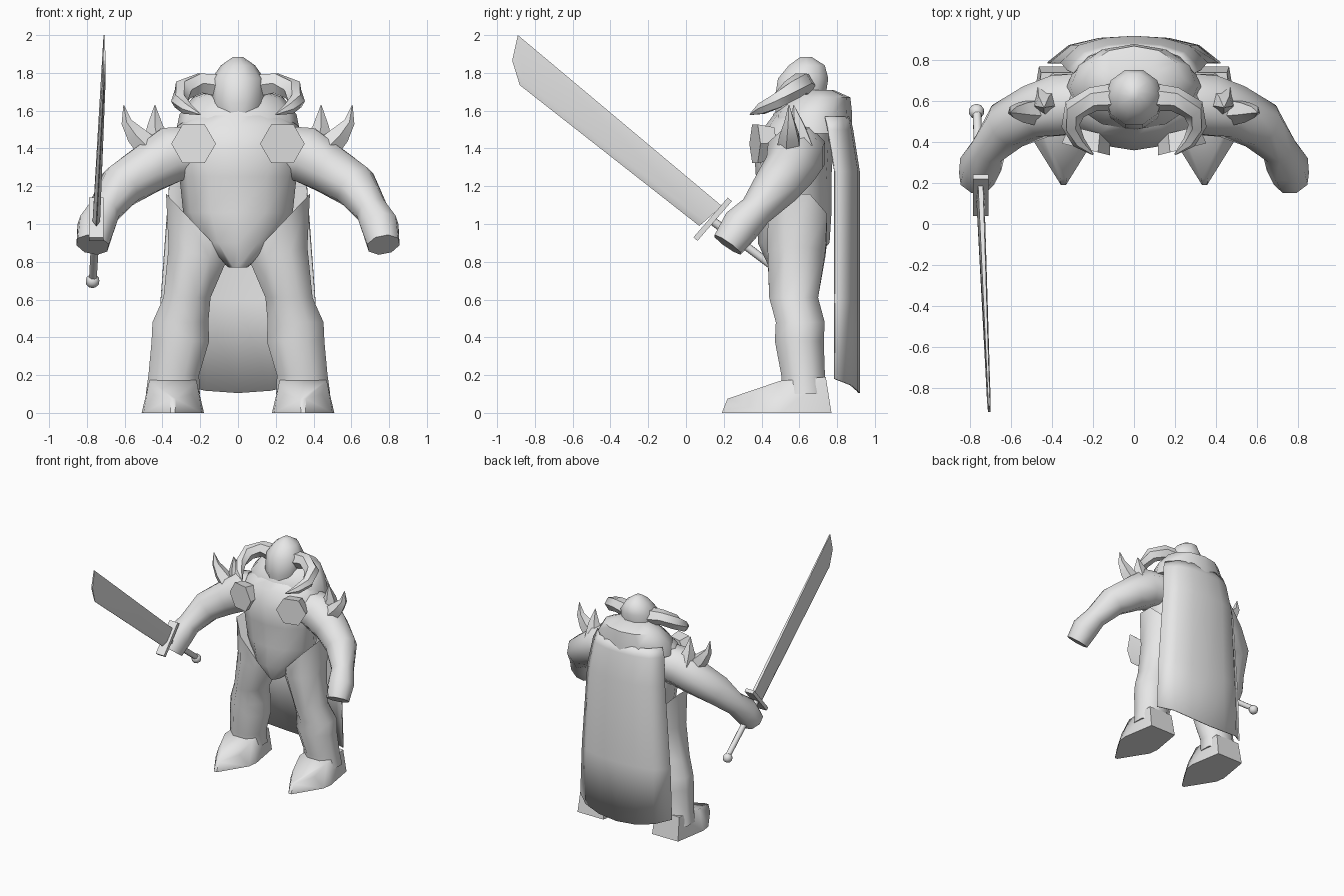
import bpy, bmesh, math
from mathutils import Vector

cube = bpy.data.objects.get("Cube")
if cube:
    bpy.data.objects.remove(cube, do_unlink=True)

GREY = (0.8, 0.8, 0.8, 1)
clay = bpy.data.materials.new("plain grey")
clay.use_nodes = True
clay.diffuse_color = GREY
clay.node_tree.nodes["Principled BSDF"].inputs["Base Color"].default_value = GREY


def finish(name, bm, mirror=False, angle=50):
    """Turn a bmesh into a shaded object, optionally mirrored left to right."""
    bmesh.ops.recalc_face_normals(bm, faces=bm.faces)
    mesh = bpy.data.meshes.new(name)
    bm.to_mesh(mesh)
    bm.free()
    mesh.materials.append(clay)
    for p in mesh.polygons:
        p.use_smooth = True
    mesh.set_sharp_from_angle(angle=math.radians(angle))
    ob = bpy.data.objects.new(name, mesh)
    bpy.context.collection.objects.link(ob)
    if mirror:
        ob.modifiers.new("mirror", 'MIRROR').use_mirror_merge = False
    return ob


def skin(name, rings, mirror=False, angle=50):
    """Bridge rings of points and cap both ends."""
    bm = bmesh.new()
    loops = [[bm.verts.new(p) for p in ring] for ring in rings]
    n = len(loops[0])
    for a, b in zip(loops, loops[1:]):
        for i in range(n):
            j = (i + 1) % n
            bm.faces.new((a[i], a[j], b[j], b[i]))
    bm.faces.new(loops[0])
    bm.faces.new(loops[-1])
    return finish(name, bm, mirror, angle)


def stack(name, rows, n=12, mirror=False, phase=0.0, cx=0.0):
    """Level ellipses: z, centre y, x radius, y radius, [centre x, slope]."""
    rings = []
    for z, cy, rx, ry, *more in rows:
        mid, slope = more if more else (cx, 0)
        angles = [2 * math.pi * (i + phase) / n for i in range(n)]
        rings.append([(mid + rx * math.cos(a), cy + ry * math.sin(a),
                       z + slope * rx * math.cos(a)) for a in angles])
    return skin(name, rings, mirror)


def tube(name, path, n=8, mirror=False, ref=(0, 1, 0)):
    """Rings square to a path of x, y, z, radius."""
    pts = [Vector(p[:3]) for p in path]
    rings = []
    for i, p in enumerate(pts):
        t = (pts[min(i + 1, len(pts) - 1)] - pts[max(i - 1, 0)]).normalized()
        u = Vector(ref)
        u = (u - t * u.dot(t)).normalized()
        v = t.cross(u)
        r = path[i][3]
        rings.append([p + r * (u * math.cos(a) + v * math.sin(a))
                      for a in (2 * math.pi * (k + 0.5) / n for k in range(n))])
    return skin(name, rings, mirror)


def hull(name, points, mirror=False, angle=30):
    bm = bmesh.new()
    for p in points:
        bm.verts.new(p)
    bmesh.ops.convex_hull(bm, input=bm.verts)
    return finish(name, bm, mirror, angle)


# Trunk, neck collar and head
stack("torso", [(0.77, 0.54, 0.05, 0.1), (0.9, 0.57, 0.21, 0.19),
                (1.06, 0.58, 0.29, 0.19), (1.25, 0.57, 0.31, 0.2),
                (1.4, 0.57, 0.35, 0.21), (1.52, 0.6, 0.32, 0.18),
                (1.6, 0.62, 0.2, 0.14)])
stack("collar", [(1.48, 0.67, 0.33, 0.21), (1.58, 0.67, 0.31, 0.21),
                 (1.67, 0.71, 0.24, 0.16), (1.71, 0.69, 0.13, 0.09)])
stack("head", [(1.54, 0.59, 0.1, 0.11), (1.64, 0.6, 0.14, 0.14),
               (1.77, 0.62, 0.14, 0.14), (1.84, 0.64, 0.09, 0.1),
               (1.885, 0.635, 0.025, 0.03)], n=10)

# Horns curling out and forward
tube("horns", [(0.08, 0.62, 1.73, 0.07), (0.2, 0.61, 1.745, 0.06),
               (0.29, 0.56, 1.71, 0.058), (0.31, 0.48, 1.65, 0.045),
               (0.27, 0.4, 1.61, 0.033), (0.2, 0.34, 1.58, 0.004)],
     n=6, mirror=True, ref=(0, 0, 1))

# Legs with flared hip tops, and pointed boots
stack("legs", [(0.1, 0.63, 0.155, 0.13, 0.345, 0), (0.2, 0.62, 0.145, 0.125, 0.34, 0),
               (0.38, 0.6, 0.165, 0.14, 0.305, 0), (0.48, 0.605, 0.16, 0.14, 0.305, 0),
               (0.61, 0.57, 0.135, 0.14, 0.27, 0), (0.84, 0.585, 0.165, 0.165, 0.215, 0.25),
               (0.98, 0.59, 0.185, 0.17, 0.21, 1.05)], n=8, mirror=True, phase=0.5)
boot = []
for y, half, z in [(0.77, 0.12, 0), (0.5, 0.165, 0), (0.42, 0.155, 0), (0.19, 0.012, 0),
                   (0.22, 0.015, 0.075), (0.375, 0.1, 0.1), (0.5, 0.125, 0.17),
                   (0.74, 0.11, 0.19)]:
    boot += [(0.345 + s * half, y, z) for s in (-1, 1)]
hull("boots", boot, mirror=True, angle=50)

# Arms ending in fists
tube("arms", [(0.24, 0.6, 1.38, 0.15), (0.36, 0.58, 1.365, 0.16), (0.48, 0.55, 1.29, 0.14),
              (0.62, 0.48, 1.2, 0.125), (0.71, 0.37, 1.07, 0.09),
              (0.75, 0.29, 0.99, 0.105), (0.77, 0.22, 0.89, 0.09)], mirror=True)

# Shoulder spikes
tube("outer_spikes", [(0.47, 0.55, 1.4, 0.07), (0.54, 0.55, 1.47, 0.055),
                      (0.59, 0.55, 1.54, 0.03), (0.605, 0.545, 1.63, 0.002)],
     n=5, mirror=True)
tube("inner_spikes", [(0.42, 0.6, 1.42, 0.085), (0.44, 0.59, 1.52, 0.045),
                      (0.44, 0.57, 1.63, 0.002)], n=5, mirror=True)

# Six-sided chest plates, tipped slightly outwards
plate = []
for r, depth in ((0.118, 0.0), (0.1, 0.09)):
    ring = []
    for k in range(6):
        a = k * math.pi / 3
        dx = r * math.cos(a)
        ring.append((0.235 + dx - depth * 0.2, 0.365 + depth + 0.25 * dx,
                     1.425 + r * math.sin(a)))
    plate.append(ring)
skin("chest_plates", plate, mirror=True, angle=30)

# Cape, bowed backwards
bm = bmesh.new()
columns = [(-1, 0.79), (-0.75, 0.875), (-0.4, 0.91), (0, 0.92),
           (0.4, 0.91), (0.75, 0.875), (1, 0.79)]
rows = [(1.57, 0.3, -0.05, 0), (1.5, 0.33, -0.035, 0), (1.28, 0.36, 0, 0),
        (0.6, 0.41, 0, 0), (0.105, 0.425, 0, 0.075)]
sheet = [[bm.verts.new((u * w, y + dy, z + lift * u * u)) for u, y in columns]
         for z, w, dy, lift in rows]
for a, b in zip(sheet, sheet[1:]):
    for i in range(len(columns) - 1):
        bm.faces.new((a[i], a[i + 1], b[i + 1], b[i]))
cape = finish("cape", bm)
cape.modifiers.new("cloth", 'SOLIDIFY').thickness = 0.008

# Sword: blade, guard, grip and pommel
blade = []
for x, y, z, t in [(-0.75, 0.19, 1.095, 0.012), (-0.75, 0.1, 1.015, 0.02),
                   (-0.75, 0.07, 0.99, 0.002), (-0.708, -0.89, 2.0, 0.004),
                   (-0.708, -0.92, 1.865, 0.006), (-0.71, -0.86, 1.755, 0.009),
                   (-0.71, -0.88, 1.735, 0.002)]:
    blade += [(x - t, y, z), (x + t, y, z)]
hull("sword_blade", blade, angle=20)
hull("sword_guard", [(-0.75 + sx * 0.038, y + s * 0.011, z - s * 0.009)
                     for y, z in ((0.05, 0.92), (0.232, 1.13))
                     for s in (-1, 1) for sx in (-1, 1)])
tube("sword_grip", [(-0.75, 0.13, 1.025, 0.024), (-0.768, 0.54, 0.715, 0.022)], n=8)
bm = bmesh.new()
bmesh.ops.create_icosphere(bm, subdivisions=2, radius=0.038)
bmesh.ops.translate(bm, verts=bm.verts, vec=(-0.77, 0.55, 0.698))
finish("sword_pommel", bm)
